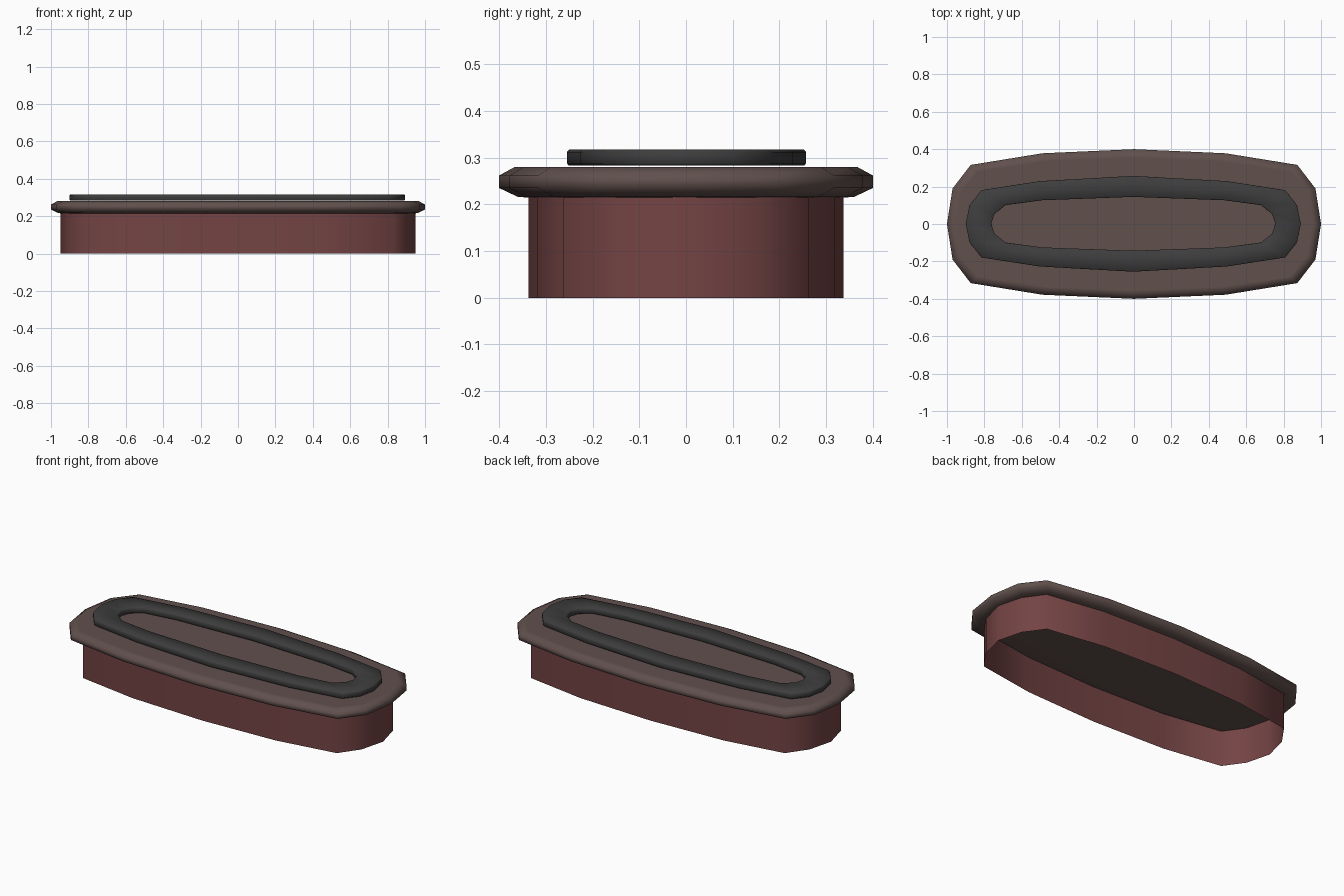
import bpy, bmesh, math

cube = bpy.data.objects.get("Cube")
if cube:
    bpy.data.objects.remove(cube, do_unlink=True)


def material(name, rgb):
    m = bpy.data.materials.new(name)
    m.use_nodes = True
    m.diffuse_color = (*rgb, 1)
    m.node_tree.nodes["Principled BSDF"].inputs["Base Color"].default_value = (*rgb, 1)
    return m


def outline(quarter):
    """Mirror a quarter outline, running from +x to +y, into a full loop."""
    half = quarter + [(-x, y) for x, y in quarter[-2::-1]]
    return half + [(x, -y) for x, y in half[-2:0:-1]]


def inset(quarter, d):
    """Shrink a quarter outline by about d on every side."""
    a, b = quarter[0][0], quarter[-1][1]
    return [(x * (a - d) / a, y * (b - d) / b) for x, y in quarter]


def loft(name, sections, mat, cap=False, closed=False, shift=(0, 0)):
    """Skin a stack of (quarter outline, z) sections."""
    bm = bmesh.new()
    rings = [[bm.verts.new((x + shift[0], y + shift[1], z)) for x, y in outline(q)]
             for q, z in sections]
    pairs = list(zip(rings, rings[1:]))
    if closed:
        pairs.append((rings[-1], rings[0]))
    for lo, hi in pairs:
        n = len(lo)
        for i in range(n):
            j = (i + 1) % n
            bm.faces.new((lo[i], lo[j], hi[j], hi[i]))
    if cap:
        bm.faces.new(rings[0][::-1])
        bm.faces.new(rings[-1])
    mesh = bpy.data.meshes.new(name)
    bm.to_mesh(mesh)
    bm.free()
    mesh.materials.append(mat)
    ob = bpy.data.objects.new(name, mesh)
    bpy.context.collection.objects.link(ob)
    bpy.ops.object.select_all(action="DESELECT")
    ob.select_set(True)
    bpy.context.view_layer.objects.active = ob
    bpy.ops.object.shade_smooth_by_angle(angle=math.radians(75))


red = material("dull red", (0.175, 0.057, 0.057))
brown = material("grey brown", (0.118, 0.08, 0.073))
black = material("charcoal", (0.047, 0.047, 0.047))

wall = [(0.95, 0), (0.912, 0.147), (0.83, 0.262), (0.47, 0.318), (0, 0.337)]
rim = [(1, 0), (0.97, 0.19), (0.873, 0.316), (0.49, 0.378), (0, 0.4)]
ring_out = [(0.896, 0), (0.875, 0.1), (0.812, 0.18), (0.5, 0.228), (0, 0.256)]
ring_in = [(0.76, 0), (0.742, 0.053), (0.682, 0.1), (0.487, 0.126), (0, 0.144)]

# Open skirt wall
loft("skirt_wall", [(wall, 0), (wall, 0.218)], red)

# Lid slab with softened edges and a slightly dished underside
loft("lid_slab", [(inset(rim, 0.09), 0.213), (inset(rim, 0.04), 0.216), (rim, 0.235),
                  (rim, 0.262), (inset(rim, 0.033), 0.28), (inset(rim, 0.045), 0.28)],
     brown, cap=True)

# Raised gasket ring hovering just above the lid
loft("gasket_ring", [(inset(ring_out, 0.004), 0.283), (ring_out, 0.288), (ring_out, 0.312),
                     (inset(ring_out, 0.004), 0.317), (inset(ring_in, -0.004), 0.317),
                     (ring_in, 0.312), (ring_in, 0.288), (inset(ring_in, -0.004), 0.283)],
     black, closed=True, shift=(-0.004, 0.001))
